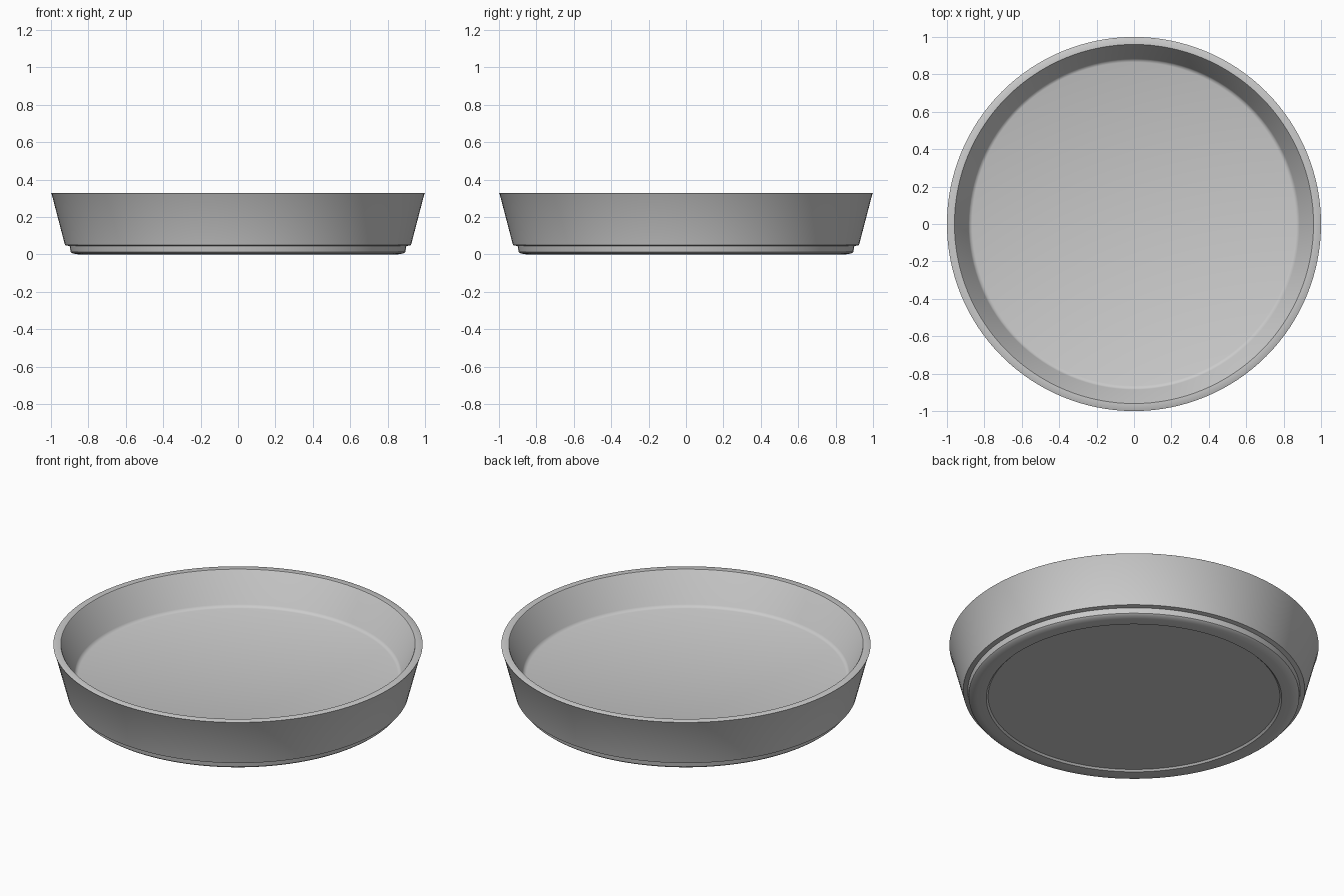
import bpy, bmesh, math

cube = bpy.data.objects.get("Cube")
if cube:
    bpy.data.objects.remove(cube, do_unlink=True)

SEGMENTS = 128


def make_material(name, color):
    mat = bpy.data.materials.new(name)
    mat.use_nodes = True
    mat.diffuse_color = color
    bsdf = mat.node_tree.nodes["Principled BSDF"]
    bsdf.inputs["Base Color"].default_value = color
    bsdf.inputs["Roughness"].default_value = 0.6
    return mat


def lathe(name, profile, mat):
    """Spin a (radius, height) profile around z into a closed solid."""
    bm = bmesh.new()
    verts = [bm.verts.new((r, 0, z)) for r, z in profile]
    edges = [bm.edges.new(pair) for pair in zip(verts, verts[1:])]
    bmesh.ops.spin(bm, geom=verts + edges, cent=(0, 0, 0), axis=(0, 0, 1),
                   angle=math.tau, steps=SEGMENTS, use_duplicate=False)
    bmesh.ops.remove_doubles(bm, verts=bm.verts, dist=0.0005)
    bmesh.ops.recalc_face_normals(bm, faces=bm.faces)
    mesh = bpy.data.meshes.new(name)
    bm.to_mesh(mesh)
    bm.free()
    obj = bpy.data.objects.new(name, mesh)
    bpy.context.collection.objects.link(obj)
    mesh.materials.append(mat)
    bpy.ops.object.select_all(action='DESELECT')
    obj.select_set(True)
    bpy.context.view_layer.objects.active = obj
    bpy.ops.object.shade_smooth_by_angle(angle=math.radians(35))
    return obj


grey = make_material("plain grey", (0.6, 0.6, 0.6, 1))

# Shallow dish: recessed underside, foot ring, flared wall, flat rim, floor
dish_profile = [
    (0, 0.01), (0.79, 0.01), (0.80, 0.0),                # recessed underside
    (0.85, 0.0), (0.885, 0.006), (0.895, 0.014),         # rounded foot ring
    (0.90, 0.045), (0.925, 0.05),                        # step under the wall
    (0.996, 0.322), (1.0, 0.328), (0.997, 0.33),         # flared outer wall
    (0.96, 0.33), (0.956, 0.325),                        # flat rim
    (0.885, 0.155), (0.878, 0.145), (0.865, 0.14),       # inner wall and fillet
    (0, 0.14),                                           # dish floor
]
lathe("dish", dish_profile, grey)
